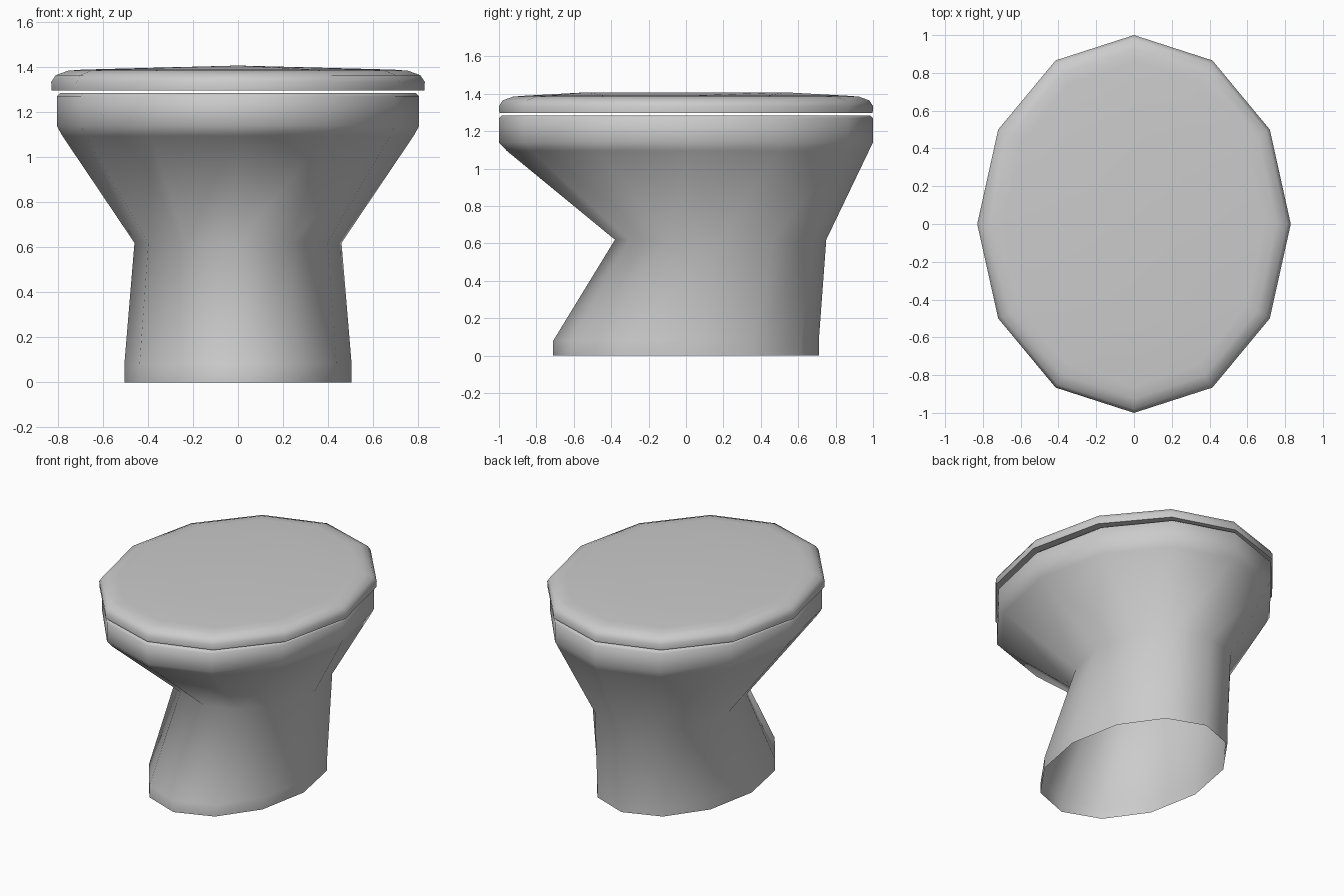
import bpy, bmesh
from math import sin, cos, tau, radians

if "Cube" in bpy.data.objects:
    bpy.data.objects.remove(bpy.data.objects["Cube"])

SIDES = 12


def loft(bm, sections):
    """Stack 12-sided elliptical rings: (z, radius x, radius y, centre y)."""
    rings = []
    for z, rx, ry, cy in sections:
        rings.append([bm.verts.new((rx * cos(tau * i / SIDES),
                                    cy + ry * sin(tau * i / SIDES), z))
                      for i in range(SIDES)])
    for a, b in zip(rings, rings[1:]):
        for i in range(SIDES):
            j = (i + 1) % SIDES
            bm.faces.new((a[i], a[j], b[j], b[i]))
    return rings


def finish(bm, name):
    mesh = bpy.data.meshes.new(name)
    bm.normal_update()
    bm.to_mesh(mesh)
    bm.free()
    obj = bpy.data.objects.new(name, mesh)
    bpy.context.collection.objects.link(obj)
    bpy.ops.object.select_all(action='DESELECT')
    obj.select_set(True)
    bpy.context.view_layer.objects.active = obj
    bpy.ops.object.shade_smooth_by_angle(angle=radians(80))
    return obj


# Pedestal and bowl, open underneath, closed by a flat rim face
bm = bmesh.new()
rings = loft(bm, [
    (0.00, 0.505, 0.71, 0),
    (0.08, 0.505, 0.71, 0),
    (0.62, 0.46, 0.565, 0.185),
    (1.095, 0.78, 0.968, 0.01),
    (1.14, 0.805, 1.0, 0),
    (1.27, 0.805, 1.0, 0),
    (1.285, 0.79, 0.985, 0),
])
bm.faces.new(rings[-1])
finish(bm, "toilet_bowl")

# Lid with rounded upper edge
bm = bmesh.new()
rings = loft(bm, [
    (1.297, 0.828, 0.998, 0),
    (1.335, 0.83, 1.0, 0),
    (1.365, 0.81, 0.98, 0),
    (1.385, 0.755, 0.925, 0),
    (1.39, 0.69, 0.86, 0),
])
bm.faces.new(rings[0][::-1])

# Lid top: two columns of quads meeting on a slightly raised centre ridge
top = rings[-1]
rows = []
for j in range(5):
    right, left = top[(2 - j) % SIDES], top[4 + j]
    if j == 0:
        mid = top[3]
    elif j == 4:
        mid = top[9]
    else:
        mid = bm.verts.new((0, 0.53 * (2 - j), 1.408))
    rows.append((left, mid, right))
for upper, lower in zip(rows, rows[1:]):
    for k in range(2):
        bm.faces.new((upper[k], lower[k], lower[k + 1], upper[k + 1]))
finish(bm, "toilet_lid")
